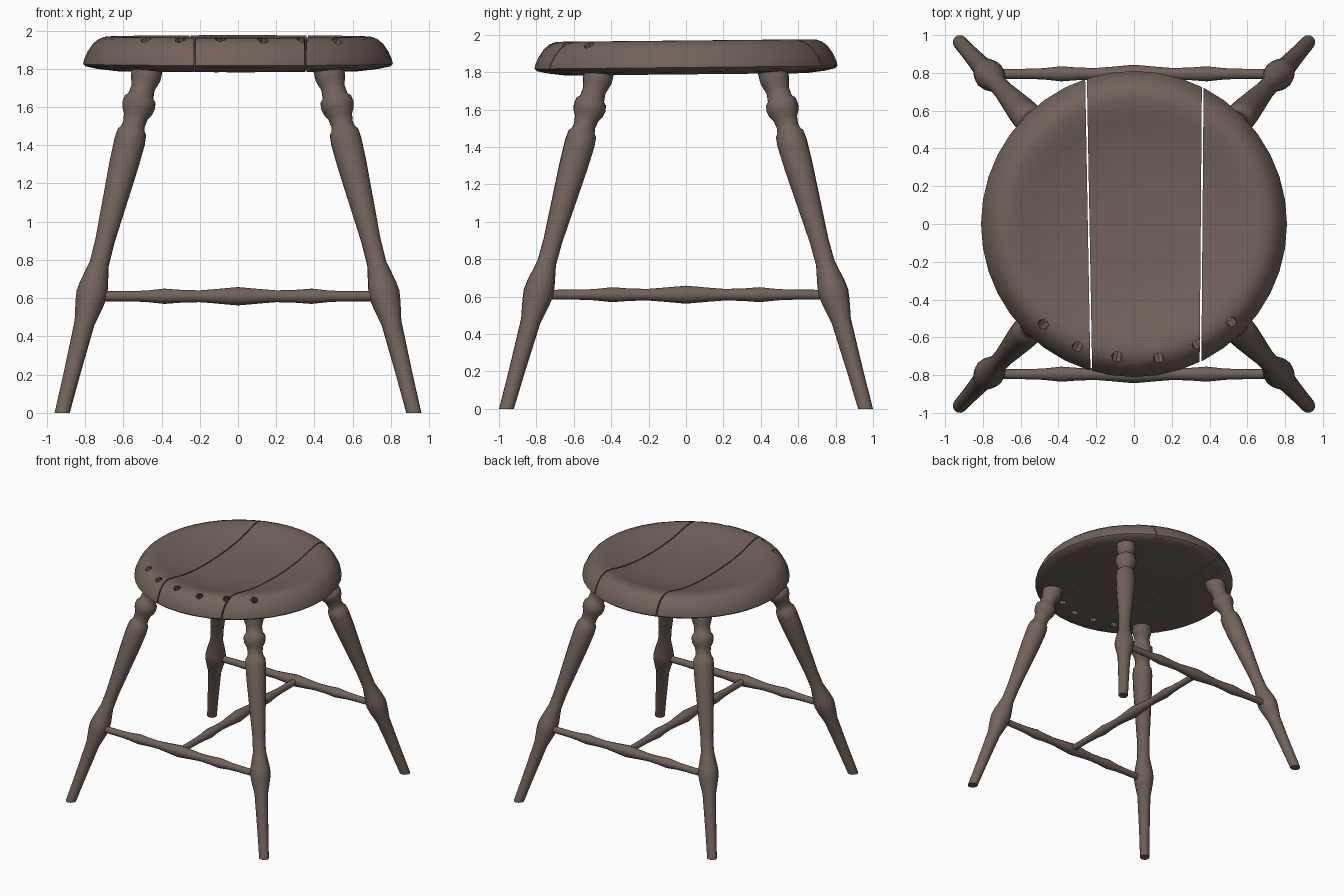
import bpy, bmesh, math
from mathutils import Vector, Matrix

if "Cube" in bpy.data.objects:
    bpy.data.objects.remove(bpy.data.objects["Cube"])

wood = bpy.data.materials.new("weathered brown wood")
wood.diffuse_color = (0.168, 0.122, 0.103, 1)
wood.use_nodes = True
wood.node_tree.nodes["Principled BSDF"].inputs["Base Color"].default_value = wood.diffuse_color


def lathe(p0, p1, profile, seg):
    """Closed turned shape: profile holds (fraction along p0-p1, radius)."""
    p0, p1 = Vector(p0), Vector(p1)
    rot = (p1 - p0).to_track_quat('Z', 'Y')
    bm = bmesh.new()
    rings = []
    for t, r in profile:
        c = p0.lerp(p1, t)
        rings.append([bm.verts.new(c + rot @ Vector((r * math.cos(a), r * math.sin(a), 0)))
                      for a in (2 * math.pi * i / seg for i in range(seg))])
    for a, b in zip(rings, rings[1:]):
        for i in range(seg):
            j = (i + 1) % seg
            bm.faces.new((a[i], a[j], b[j], b[i]))
    bm.faces.new(rings[0][::-1])
    bm.faces.new(rings[-1])
    return bm


def slice_off(bm, co, normal):
    """Remove everything on the normal side of a plane and cap the cut."""
    geom = bm.verts[:] + bm.edges[:] + bm.faces[:]
    cut = bmesh.ops.bisect_plane(bm, geom=geom, plane_co=co, plane_no=normal, clear_outer=True)
    edges = [e for e in cut['geom_cut'] if isinstance(e, bmesh.types.BMEdge)]
    bmesh.ops.edgeloop_fill(bm, edges=edges)


def add_object(name, bm):
    bmesh.ops.recalc_face_normals(bm, faces=bm.faces[:])
    me = bpy.data.meshes.new(name)
    bm.to_mesh(me)
    bm.free()
    me.materials.append(wood)
    ob = bpy.data.objects.new(name, me)
    bpy.context.collection.objects.link(ob)
    return ob


# Turned legs, splayed outwards and cut flat at the floor
leg_profile = [(-.06, .037), (.2, .043), (.47, .053), (.57, .074), (.62, .081), (.67, .075),
               (.78, .051), (.9, .051), (1.1, .064), (1.3, .077), (1.42, .081), (1.47, .076),
               (1.485, .064), (1.51, .058), (1.55, .064), (1.58, .081), (1.61, .087),
               (1.64, .083), (1.655, .067), (1.7, .062), (1.74, .075), (1.755, .079), (1.84, .078)]
for sx, side in ((-1, "left"), (1, "right")):
    for sy, end in ((-1, "front"), (1, "back")):
        bm = lathe((.92 * sx, .96 * sy, 0), (.472 * sx, .463 * sy, 1.8),
                   [(z / 1.8, r) for z, r in leg_profile], 16)
        slice_off(bm, (0, 0, 0), (0, 0, -1))
        add_object(f"{end}_{side}_leg", bm)

# Stretchers: front, back and the one joining them
half = [(0, .026), (.14, .027), (.19, .03), (.25, .04), (.31, .033), (.37, .031), (.42, .037), (.5, .048)]
stretcher = half + [(1 - t, r) for t, r in half[-2::-1]]
for name, a, b in (("front_stretcher", (-.77, -.795, .61), (.77, -.795, .61)),
                   ("back_stretcher", (-.77, .795, .61), (.77, .795, .61)),
                   ("middle_stretcher", (0, -.79, .61), (0, .79, .61))):
    add_object(name, lathe(a, b, stretcher, 12))

# Angled spindle holes along the front of the seat
cutter_bm = bmesh.new()
for x, y in ((-.48, -.53), (-.30, -.65), (-.09, -.70), (.13, -.71), (.335, -.635), (.52, -.52)):
    top = Vector((x, y, 1.95))
    low = Vector((x * .88, y * .88, 1.79))
    d = top - low
    rot = d.to_track_quat('Z', 'Y').to_matrix().to_4x4()
    bmesh.ops.create_cone(cutter_bm, cap_ends=True, segments=8, radius1=.029, radius2=.029,
                          depth=.4, matrix=Matrix.Translation((top + low) / 2) @ rot)
cutter = add_object("hole_cutter", cutter_bm)
cutter.hide_render = True

# Dished round seat, split into three planks by narrow gaps
seat_profile = [(1.788, .02), (1.788, .64), (1.80, .74), (1.813, .797), (1.825, .81), (1.85, .805),
                (1.89, .787), (1.93, .76), (1.955, .73), (1.968, .695), (1.969, .66), (1.96, .61),
                (1.943, .55), (1.922, .47), (1.905, .37), (1.893, .25), (1.888, .12), (1.887, .02)]
gaps = [(Vector((-.24, 0, 0)), Vector((1, .018, 0)).normalized()),
        (Vector((.358, 0, 0)), Vector((1, -.008, 0)).normalized())]
w = .0045
for i, name in enumerate(("left_seat_plank", "middle_seat_plank", "right_seat_plank")):
    bm = lathe((0, 0, 0), (0, 0, 1), seat_profile, 40)
    # slight rise towards the back
    for v in bm.verts:
        v.co.z += .010 * v.co.y
    if i > 0:
        co, n = gaps[i - 1]
        slice_off(bm, co + n * w, -n)
    if i < 2:
        co, n = gaps[i]
        slice_off(bm, co - n * w, n)
    plank = add_object(name, bm)
    mod = plank.modifiers.new("spindle holes", 'BOOLEAN')
    mod.operation = 'DIFFERENCE'
    mod.solver = 'EXACT'
    mod.object = cutter
    bpy.context.view_layer.objects.active = plank
    bpy.ops.object.modifier_apply(modifier=mod.name)
bpy.data.objects.remove(cutter)

# Smooth shading with crisp edges kept
for ob in bpy.context.collection.objects:
    ob.select_set(True)
    bpy.context.view_layer.objects.active = ob
bpy.ops.object.shade_smooth_by_angle(angle=math.radians(40))
